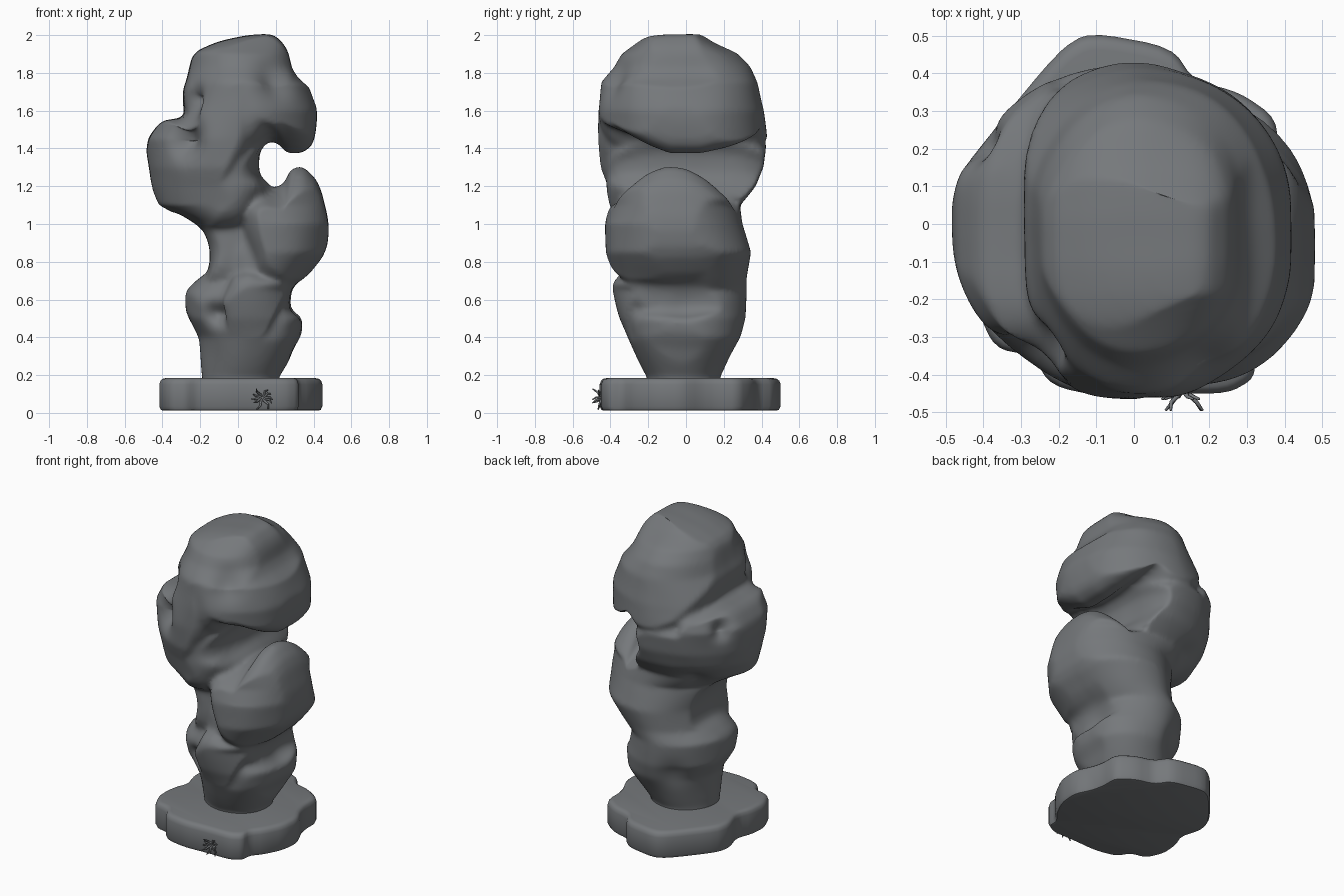
import bpy, bmesh, math, random
from mathutils import Vector, noise

if "Cube" in bpy.data.objects:
    bpy.data.objects.remove(bpy.data.objects["Cube"])

random.seed(4)

stone = bpy.data.materials.new("dark grey stone")
stone.diffuse_color = (0.18, 0.19, 0.20, 1)
stone.use_nodes = True
stone.node_tree.nodes["Principled BSDF"].inputs["Base Color"].default_value = stone.diffuse_color


def chaikin(pts, rounds=1):
    for _ in range(rounds):
        out = []
        for i, p in enumerate(pts):
            q = pts[(i + 1) % len(pts)]
            out.append((p[0] * .8 + q[0] * .2, p[1] * .8 + q[1] * .2))
            out.append((p[0] * .2 + q[0] * .8, p[1] * .2 + q[1] * .8))
        pts = out
    return pts


def loft(bm, rings):
    vs = [[bm.verts.new(p) for p in r] for r in rings]
    n = len(vs[0])
    faces = [bm.faces.new(vs[0]), bm.faces.new(vs[-1])]
    for a, b in zip(vs, vs[1:]):
        for i in range(n):
            j = (i + 1) % n
            faces.append(bm.faces.new((a[i], a[j], b[j], b[i])))
    bmesh.ops.recalc_face_normals(bm, faces=faces)


def add_object(name, mesh):
    ob = bpy.data.objects.new(name, mesh)
    bpy.context.collection.objects.link(ob)
    mesh.materials.clear()
    mesh.materials.append(stone)
    return ob


def pillow(bm, outline, y0, y1, n=2.6):
    """Front outline (x, z) swollen into a rounded lump between y0 and y1."""
    pts = chaikin(outline)
    cx = sum(p[0] for p in pts) / len(pts)
    cz = sum(p[1] for p in pts) / len(pts)
    yc, yr = (y0 + y1) / 2, (y1 - y0) / 2
    rings = []
    for k in range(-10, 11):
        t = math.radians(k * 8.5)
        s = math.cos(t) ** (2 / n)
        y = yc + yr * math.copysign(abs(math.sin(t)) ** (2 / n), t)
        rings.append([(cx + (x - cx) * s, y, cz + (z - cz) * s) for x, z in pts])
    loft(bm, rings)


# envelope of the rock by height: z, front y, back y, left x, right x
ENVELOPE = [(.19, -.21, .18, -.19, .22), (.4, -.31, .29, -.21, .34), (.5, -.35, .315, -.27, .35),
            (.65, -.385, .32, -.28, .31), (.72, -.39, .32, -.22, .37), (.85, -.425, .345, -.2, .48),
            (1.0, -.43, .295, -.25, .495), (1.1, -.41, .285, -.42, .485), (1.2, -.425, .37, -.46, .46),
            (1.3, -.455, .41, -.48, .44), (1.45, -.465, .43, -.49, .425), (1.6, -.465, .415, -.4, .425),
            (1.75, -.455, .38, -.3, .37), (1.83, -.38, .34, -.27, .3), (1.9, -.34, .27, -.25, .28),
            (1.96, -.26, .15, -.22, .27), (2.03, -.17, .04, -.2, .25)]


def envelope(z):
    z = min(max(z, ENVELOPE[0][0]), ENVELOPE[-1][0])
    for a, b in zip(ENVELOPE, ENVELOPE[1:]):
        if z <= b[0]:
            f = (z - a[0]) / (b[0] - a[0])
            return [p + (q - p) * f for p, q in zip(a[1:], b[1:])]


def hold_inside(co):
    """Pull a point back to the rounded cross-section at its height."""
    y0, y1, x0, x1 = envelope(co.z)
    xc, yc = (x0 + x1) / 2, (y0 + y1) / 2
    u, v = (co.x - xc) / (x1 - xc), (co.y - yc) / (y1 - yc)
    n = 1.9 if u < 0 else 2.15
    m = (abs(u) ** n + abs(v) ** n) ** (1 / n)
    if m > 1:
        co.x, co.y = xc + u / m * (x1 - xc), yc + v / m * (y1 - yc)


def arch(co):
    """Round the top of the right lobe and lift the overhang above it at the front."""
    ramp = min(max((co.x - .1) / .15, 0), 1)
    if 1.0 < co.z < 1.34:
        drop = min(.7 * ((co.y + .08) / .36) ** 2, .7)
        co.z = 1.0 + (co.z - 1.0) * (1 - drop * ramp)
    elif 1.34 <= co.z < 1.65:
        lift = max(-co.y - .08, 0) * .35 + max(co.y - .08, 0) * .2
        co.z += lift * ramp * (1.65 - co.z) / .28


# rock: overlapping lumps, fused together below
bm = bmesh.new()
# foot
pillow(bm, [(-.18, .08), (-.21, .4), (-.28, .55), (-.28, .65), (-.2, .72), (0, .85), (.2, .8),
            (.29, .65), (.28, .55), (.35, .5), (.34, .42), (.28, .32), (.21, .08)], -.3, .36, 3)
# front flap over the foot
pillow(bm, [(-.12, .54), (0, .36), (.14, .4), (.21, .54), (.27, .68), (0, .78)], -.4, .0, 3.4)
# waist
pillow(bm, [(-.2, .62), (-.15, .78), (-.15, .88), (-.2, 1.0), (-.2, 1.14), (.12, 1.16),
            (.25, .9), (.15, .6)], -.28, .36, 3.2)
# right lobe
pillow(bm, [(.24, 1.21), (.28, 1.3), (.35, 1.31), (.43, 1.22), (.49, 1.0), (.47, .85),
            (.36, .71), (.24, .64), (.1, .66), (.03, .85), (0, .98), (0, 1.1), (.1, 1.17),
            (.18, 1.19)], -.47, .36, 2.4)
# right lobe running down into the foot
pillow(bm, [(.03, .4), (.27, .5), (.285, .65), (.36, .73), (.45, .87), (.4, 1.03), (.1, 1.08),
            (-.12, .95), (-.12, .7)], -.33, .4, 2.6)
# link between waist and head
pillow(bm, [(-.24, 1.01), (-.15, .93), (.04, .95), (.15, 1.12), (.18, 1.2), (.11, 1.26),
            (.11, 1.38), (.16, 1.44), (0, 1.56), (-.25, 1.5), (-.42, 1.3), (-.4, 1.09)], -.42, .46, 3)
# left lobe
pillow(bm, [(-.2, 1.03), (-.41, 1.07), (-.46, 1.2), (-.49, 1.43), (-.41, 1.55), (-.3, 1.56),
            (-.2, 1.62), (-.05, 1.5), (-.05, 1.2)], -.47, .4, 2.6)
# head with its right overhang
pillow(bm, [(-.28, 1.56), (-.3, 1.7), (-.27, 1.78), (-.24, 1.91), (-.1, 1.965), (.08, 2.01),
            (.19, 2.01), (.26, 1.93), (.29, 1.8), (.42, 1.69), (.42, 1.55), (.4, 1.42),
            (.34, 1.37), (.26, 1.37), (.21, 1.43), (.16, 1.44), (.05, 1.33), (-.15, 1.33),
            (-.26, 1.46)], -.46, .47, 2.8)
# ridge down the front of the head
pillow(bm, [(-.2, 1.72), (-.12, 1.8), (.05, 1.8), (.1, 1.62), (.08, 1.42), (-.05, 1.2),
            (-.2, 1.12), (-.3, 1.15), (-.25, 1.4)], -.48, .05, 3.2)
me = bpy.data.meshes.new("lumps")
bm.to_mesh(me)
bm.free()
lumps = add_object("lumps", me)
rm = lumps.modifiers.new("fuse", 'REMESH')
rm.mode, rm.voxel_size = 'VOXEL', .015
sm = lumps.modifiers.new("soften", 'SMOOTH')
sm.factor, sm.iterations = .5, 4
fused = bpy.data.meshes.new_from_object(lumps.evaluated_get(bpy.context.evaluated_depsgraph_get()))
bpy.data.objects.remove(lumps)

# hollows worn into the rock: centre, radius, depth
hollows = [((-.28, -.37, 1.45), .085, .11), ((-.23, -.31, 1.66), .06, .07),
           ((-.12, -.27, .52), .06, .07), ((.18, -.37, 1.74), .09, .06),
           ((.3, .0, .57), .1, .02), ((-.38, .2, 1.45), .05, .08),
           ((-.1, .28, .45), .1, .03), ((-.2, .2, 1.1), .08, .03)]
bm = bmesh.new()
bm.from_mesh(fused)
soft = dict(factor=.5, use_axis_x=True, use_axis_y=True, use_axis_z=True)
for v in bm.verts:
    arch(v.co)
    hold_inside(v.co)
for _ in range(3):
    bmesh.ops.smooth_vert(bm, verts=bm.verts, **soft)
bm.normal_update()
moves = []
for v in bm.verts:
    d = noise.noise(v.co * 4.5) * .008
    for c, r, depth in hollows:
        d -= depth * math.exp(-((v.co - Vector(c)).length / r) ** 2)
    moves.append(v.normal * d)
for v, m in zip(bm.verts, moves):
    v.co += m
for _ in range(2):
    bmesh.ops.smooth_vert(bm, verts=bm.verts, **soft)
for f in bm.faces:
    f.smooth = True
bm.to_mesh(fused)
bm.free()
add_object("rock", fused)

# lobed base slab
outline = chaikin([(-.22, -.43), (-.08, -.46), (.1, -.45), (.25, -.45), (.32, -.41), (.32, -.34),
                   (.38, -.27), (.44, -.15), (.45, -.02), (.4, .08), (.38, .16), (.38, .28),
                   (.28, .35), (.16, .38), (.1, .47), (-.12, .51), (-.2, .46), (-.39, .23),
                   (-.41, .13), (-.37, 0), (-.41, -.1), (-.42, -.22), (-.37, -.33), (-.27, -.35)], 2)
bm = bmesh.new()
loft(bm, [[(x * s, y * s, z) for x, y in outline] for z, s in
          ((.013, .96), (.016, .98), (.035, 1), (.15, 1), (.17, .985), (.18, .96), (.184, .92))])
me = bpy.data.meshes.new("base")
bm.to_mesh(me)
bm.free()
base = add_object("base", me)
bpy.context.view_layer.objects.active = base
base.select_set(True)
bpy.ops.object.shade_smooth_by_angle(angle=math.radians(40))

# small tangle of roots on the front of the base
cu = bpy.data.curves.new("roots", 'CURVE')
cu.dimensions, cu.bevel_depth, cu.bevel_resolution, cu.use_fill_caps = '3D', .006, 1, True
for i in range(10):
    a = i * math.tau / 10 + random.uniform(-.2, .2)
    r = random.uniform(.05, .075)
    out = -.495 if i % 3 == 0 else -.465
    sp = cu.splines.new('POLY')
    sp.points.add(3)
    path = [(.13, -.435, .08), (.13 + .3 * r * math.cos(a), -.452, .08 + .25 * r * math.sin(a)),
            (.13 + .7 * r * math.cos(a + .2), (out - .452) / 2, .08 + .6 * r * math.sin(a + .2)),
            (.13 + r * math.cos(a), out, .075 + .85 * r * math.sin(a))]
    for p, q, w in zip(sp.points, path, (1.3, 1.1, .9, .5)):
        p.co = (*q, 1)
        p.radius = w
cu.materials.append(stone)
roots = bpy.data.objects.new("roots", cu)
bpy.context.collection.objects.link(roots)
